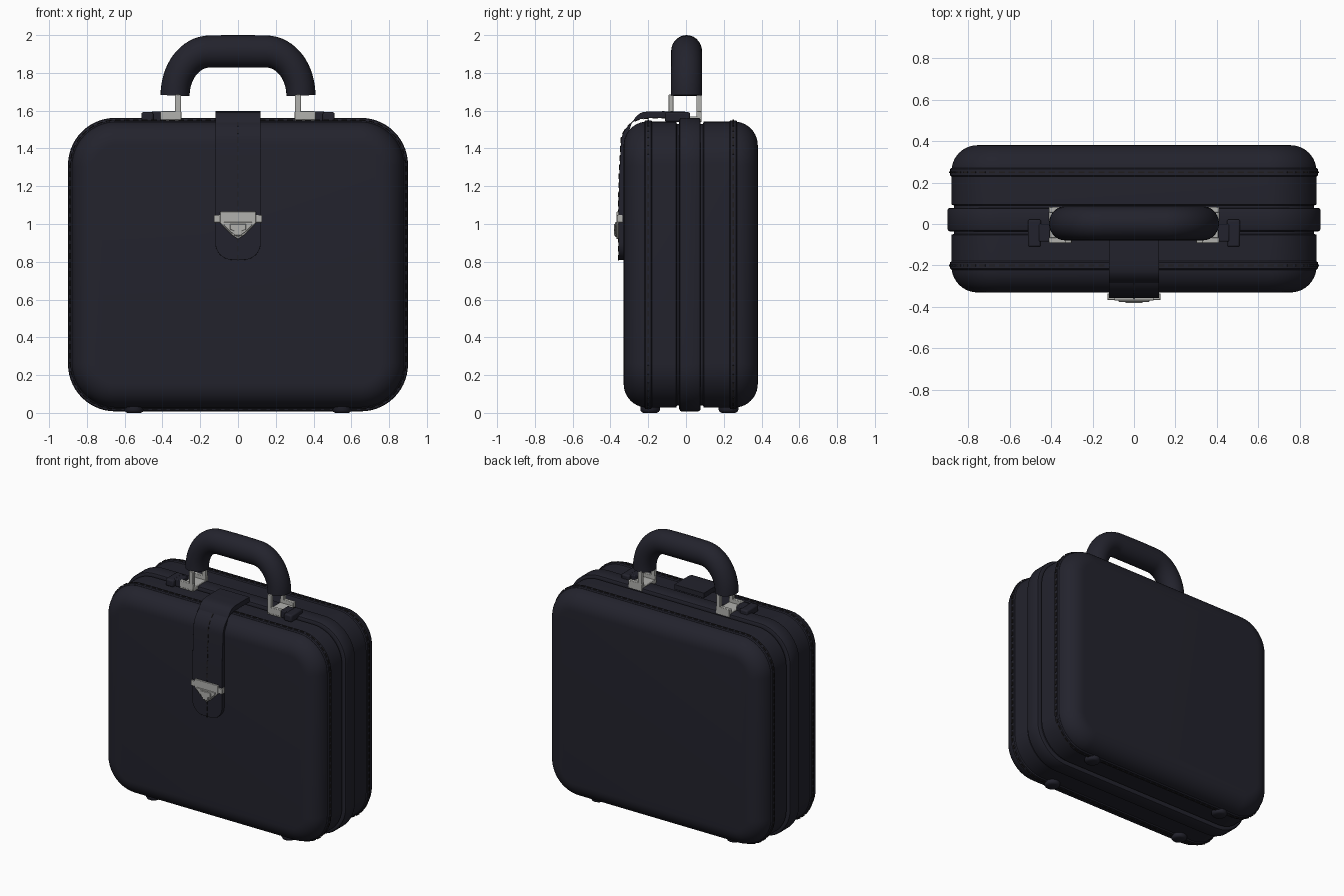
import bpy, bmesh, math
from mathutils import Vector

if "Cube" in bpy.data.objects:
    bpy.data.objects.remove(bpy.data.objects["Cube"])


def material(name, rgb):
    m = bpy.data.materials.new(name)
    m.diffuse_color = (*rgb, 1)
    m.use_nodes = True
    m.node_tree.nodes["Principled BSDF"].inputs["Base Color"].default_value = m.diffuse_color
    return m


LEATHER = material("navy_leather", (0.0165, 0.0165, 0.026))
THREAD = material("dark_thread", (0.014, 0.012, 0.012))
METAL = material("brushed_metal", (0.44, 0.44, 0.42))
CZ = 0.785  # height of the case centre


def finish(name, bm, mat, angle=35, bevel=0):
    bmesh.ops.recalc_face_normals(bm, faces=bm.faces)
    me = bpy.data.meshes.new(name)
    bm.to_mesh(me)
    bm.free()
    ob = bpy.data.objects.new(name, me)
    bpy.context.collection.objects.link(ob)
    me.materials.append(mat)
    if bevel:
        b = ob.modifiers.new("bevel", "BEVEL")
        b.width, b.segments, b.limit_method = bevel, 2, "ANGLE"
    bpy.ops.object.select_all(action="DESELECT")
    ob.select_set(True)
    bpy.context.view_layer.objects.active = ob
    bpy.ops.object.shade_smooth_by_angle(angle=math.radians(angle))
    return ob


def loft(name, rings, mat, angle=35, bevel=0):
    bm = bmesh.new()
    vs = [[bm.verts.new(p) for p in r] for r in rings]
    n = len(rings[0])
    for a, b in zip(vs, vs[1:]):
        for i in range(n):
            j = (i + 1) % n
            bm.faces.new((a[i], a[j], b[j], b[i]))
    bm.faces.new(vs[0])
    bm.faces.new(vs[-1][::-1])
    return finish(name, bm, mat, angle, bevel)


def prism(name, outline, y0, y1, mat, bevel=0.003):
    rings = [[(x, y, z) for x, z in outline] for y in (y0, y1)]
    return loft(name, rings, mat, bevel=bevel)


def box(name, x, y, z, mat, bevel=0.004):
    pts = [(x[0], z[0]), (x[1], z[0]), (x[1], z[1]), (x[0], z[1])]
    return prism(name, pts, y[0], y[1], mat, bevel)


def round_rect(hw, hh, r, y, n=14):
    pts = []
    for k, (sx, sz) in enumerate(((1, 1), (-1, 1), (-1, -1), (1, -1))):
        for i in range(n + 1):
            a = math.pi / 2 * (k + i / n)
            pts.append((sx * (hw - r) + r * math.cos(a), y,
                        CZ + sz * (hh - r) + r * math.sin(a)))
    return pts


def case_loft(name, profile, hw=0.88, hh=0.757, r=0.235):
    # profile: (y, inset) pairs
    return loft(name, [round_rect(hw - d, hh - d, r - d, y) for y, d in profile], LEATHER)


def stitches(name, pts, side, length=0.03, gap=0.018, width=0.008, height=0.004):
    # row of small thread blocks along a path
    bm = bmesh.new()
    pts = [Vector(p) for p in pts]
    side = Vector(side)
    travelled, nxt = 0, length
    for a, b in zip(pts, pts[1:]):
        seg = (b - a).length
        if seg < 1e-6:
            continue
        t = (b - a) / seg
        nrm = t.cross(side)
        while nxt < travelled + seg:
            c = a + t * (nxt - travelled)
            res = bmesh.ops.create_cube(bm, size=1)
            for v in res["verts"]:
                k = v.co.copy()
                v.co = c + t * k.x * length + side * k.y * width + nrm * k.z * 2 * height
            nxt += length + gap
        travelled += seg
    return finish(name, bm, THREAD)


# case shell with softly rounded front and back
R = 0.125
arc = [i / 10 * math.pi / 2 for i in range(11)]
front = [(-0.33 + R * (1 - math.sin(a)), R * (1 - math.cos(a))) for a in arc[::-1]]
back = [(0.38 - R * (1 - math.sin(a)), R * (1 - math.cos(a))) for a in arc]
groove = [(-0.052, 0), (-0.048, 0.012), (0.09, 0.012), (0.094, 0)]
case_loft("case_shell", front + groove + back)

# raised closing band around the middle
case_loft("closing_band", [(-0.036, 0.03), (-0.036, 0.012), (-0.032, 0.004), (-0.024, 0),
                           (0.066, 0), (0.074, 0.004), (0.078, 0.012), (0.078, 0.03)],
          0.9, 0.777, 0.25)

# stitched welts near the front and back
for label, y in (("front", -0.2), ("back", 0.25)):
    case_loft(label + "_welt", [(y - 0.021, 0.02), (y - 0.021, 0), (y - 0.015, -0.007),
                                (y + 0.015, -0.007), (y + 0.021, 0), (y + 0.021, 0.02)])
    loop = round_rect(0.887, 0.764, 0.242, y)
    stitches(label + "_welt_stitches", loop + loop[:1], (0, 1, 0))

# strap: over the top edge and down the front, with a rounded tip
W = 0.12
path = [(-0.036, 1.56), (-0.12, 1.561), (-0.2, 1.56)]
path += [(-0.215 - 0.13 * math.sin(a), 1.425 + 0.133 * math.cos(a)) for a in arc[1:]]
path += [(-0.354, 1.25), (-0.358, 1.05), (-0.358, 0.9)]
widths = [W] * len(path)
for a in arc[1:]:
    path.append((-0.358, 0.9 - 0.09 * math.sin(a)))
    widths.append(W - 0.09 * (1 - math.cos(a)))
rings = []
for i, ((y, z), w) in enumerate(zip(path, widths)):
    (ya, za), (yb, zb) = path[max(i - 1, 0)], path[min(i + 1, len(path) - 1)]
    t = Vector((yb - ya, zb - za)).normalized()
    iy, iz = y - t.y * 0.036, z + t.x * -0.036
    rings.append([(-w, y, z), (w, y, z), (w, iy, iz), (-w, iy, iz)])
loft("front_strap", rings, LEATHER, bevel=0.004)
stitches("strap_stitches", [(0, y, z) for y, z in path], (1, 0, 0), width=0.006, height=0.003)


# clasp on the strap
def mirrored(half):
    return half + [(-x, z) for x, z in half[::-1] if x > 0]


prism("clasp_plate", mirrored([(0, 0.92), (0.03, 0.94), (0.095, 1.005), (0.095, 1.065)]),
      -0.369, -0.345, METAL)
prism("clasp_bar", mirrored([(0.128, 1.008), (0.128, 1.048)]), -0.366, -0.335, METAL)
prism("clasp_flap", mirrored([(0, 0.93), (0.035, 0.955), (0.075, 0.995), (0.075, 1.01)]),
      -0.375, -0.365, METAL)
prism("clasp_button", mirrored([(0.022, 0.94), (0.022, 0.965), (0.042, 0.97), (0.042, 1.0)]),
      -0.382, -0.37, METAL)

# padded handle
centre = [(-0.15 - 0.183 * math.cos(a), 1.68 + 0.233 * math.sin(a))
          for a in [i / 16 * math.pi / 2 for i in range(17)]]
centre += [(-0.05, 1.914)]
centre += [(-x, z) for x, z in centre[::-1]]
rings = []
for i, (x, z) in enumerate(centre):
    (xa, za), (xb, zb) = centre[max(i - 1, 0)], centre[min(i + 1, len(centre) - 1)]
    t = Vector((xb - xa, zb - za)).normalized()
    r = 0.086 - 0.009 * min(1, abs(x) / 0.333) ** 3
    rings.append([(x - t.y * r * math.cos(b), 0.003 + 0.082 * math.sin(b), z + t.x * r * math.cos(b))
                  for b in [k / 28 * math.tau for k in range(28)]])
loft("handle", rings, LEATHER, angle=50, bevel=0)

# handle mounts, mirrored left and right
for label, s in (("left", -1), ("right", 1)):
    def span(a, b):
        return tuple(sorted((s * a, s * b)))
    box(label + "_mount_plate", span(0.3, 0.41), (-0.09, 0.083), (1.54, 1.57), METAL)
    for end, y in (("front", (-0.092, -0.066)), ("back", (0.056, 0.083))):
        box(f"{label}_{end}_mount_arm", span(0.3, 0.41), y, (1.55, 1.597), METAL)
        box(f"{label}_{end}_mount_post", span(0.302, 0.333), y, (1.56, 1.685), METAL)
    box(label + "_mount_neck", span(0.405, 0.46), (-0.085, 0.0), (1.54, 1.595), LEATHER, 0.006)
    box(label + "_mount_pad", span(0.448, 0.512), (-0.112, 0.022), (1.54, 1.592), LEATHER, 0.01)

    # feet
    for end, y in (("front", -0.19), ("back", 0.225)):
        rings = [[(s * 0.55 + r * math.cos(k / 24 * math.tau), y + r * math.sin(k / 24 * math.tau), z)
                  for k in range(24)] for z, r in ((0, 0.036), (0.005, 0.046), (0.015, 0.052), (0.05, 0.052))]
        loft(f"{label}_{end}_foot", rings, LEATHER)
